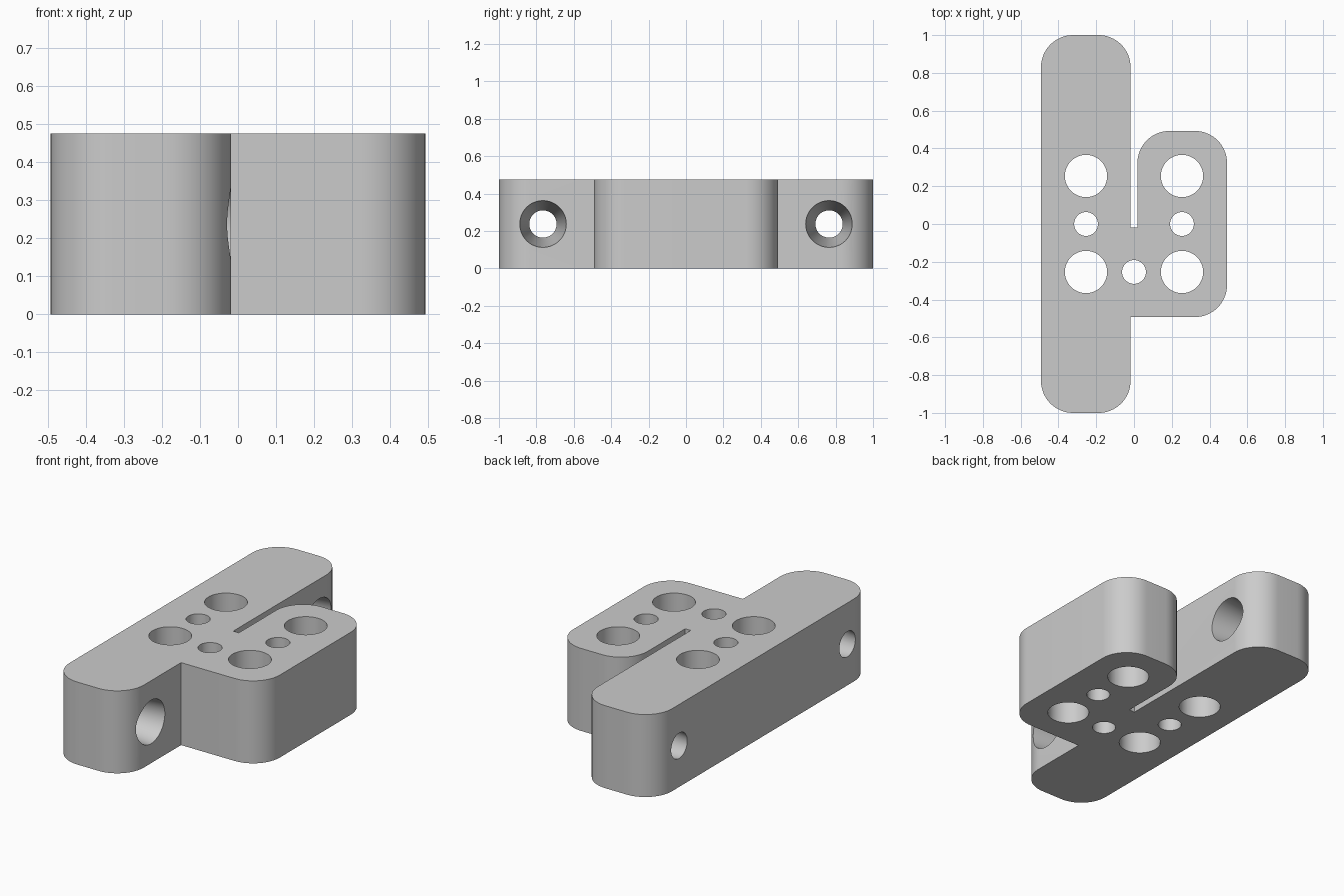
import bpy
import bmesh
from math import pi
from mathutils import Vector, Matrix

cube = bpy.data.objects.get("Cube")
if cube:
    bpy.data.objects.remove(cube)

HEIGHT = 0.475
EDGE = 0.4925      # half width of the whole bracket
SLOT = 0.018       # half width of the slot
ROUND = 0.17       # corner radius
PITCH = 0.254      # hole spacing

grey = bpy.data.materials.new("light grey")
grey.use_nodes = True
colour = (0.6, 0.6, 0.6, 1)
grey.diffuse_color = colour
grey.node_tree.nodes["Principled BSDF"].inputs["Base Color"].default_value = colour


def link(name, bm):
    mesh = bpy.data.meshes.new(name)
    bmesh.ops.recalc_face_normals(bm, faces=bm.faces)
    bm.to_mesh(mesh)
    bm.free()
    obj = bpy.data.objects.new(name, mesh)
    obj.data.materials.append(grey)
    bpy.context.collection.objects.link(obj)
    return obj


def rounded_outline(corners, steps=16):
    """Replace each right-angled corner by a quarter arc of its radius."""
    points = []
    for i, (x, y, r) in enumerate(corners):
        p = Vector((x, y, 0))
        if r == 0:
            points.append(p)
            continue
        before = (Vector((*corners[i - 1][:2], 0)) - p).normalized()
        after = (Vector((*corners[(i + 1) % len(corners)][:2], 0)) - p).normalized()
        centre = p + (before + after) * r
        for k in range(steps + 1):
            turn = Matrix.Rotation(pi / 2 * k / steps, 3, before.cross(after))
            points.append(centre - turn @ after * r if before.cross(after).z > 0
                          else centre + turn.inverted() @ -after * r)
    return points


# Bracket body: long bar joined to a short block, with a slot between them
corners = [
    (-EDGE, -1, ROUND), (-SLOT, -1, ROUND), (-SLOT, -EDGE, 0),
    (EDGE, -EDGE, ROUND), (EDGE, EDGE, ROUND), (SLOT, EDGE, ROUND),
    (SLOT, -SLOT, 0), (-SLOT, -SLOT, 0), (-SLOT, 1, ROUND), (-EDGE, 1, ROUND),
]
bm = bmesh.new()
base = bm.faces.new([bm.verts.new(p) for p in rounded_outline(corners)])
top = bmesh.ops.extrude_face_region(bm, geom=[base])
bmesh.ops.translate(bm, vec=(0, 0, HEIGHT),
                    verts=[v for v in top["geom"] if isinstance(v, bmesh.types.BMVert)])
body = link("bracket_body", bm)

# Hole cutters, all in one mesh
bm = bmesh.new()


def hole(x, y, z, r1, r2, depth, turn=Matrix()):
    bmesh.ops.create_cone(bm, cap_ends=True, segments=48, radius1=r1, radius2=r2,
                          depth=depth, matrix=Matrix.Translation((x, y, z)) @ turn)


# Vertical holes: four large, three small
for sx in (-1, 1):
    for sy in (-1, 1):
        hole(sx * PITCH, sy * PITCH, HEIGHT / 2, 0.112, 0.112, 1)
for x, y in ((-PITCH, 0), (PITCH, 0), (0, -PITCH)):
    hole(x, y, HEIGHT / 2, 0.063, 0.063, 1)

# Tapered cross holes, wider on the block side, run a little past both faces
length = EDGE - SLOT
spare = 0.05
slope = (0.125 - 0.073) / length
for sy in (-1, 1):
    hole(-(EDGE + SLOT) / 2, sy * 0.765, HEIGHT / 2,
         0.073 - slope * spare, 0.125 + slope * spare, length + 2 * spare,
         Matrix.Rotation(pi / 2, 4, "Y"))
cutter = link("hole_cutter", bm)
cutter.hide_render = True

cut = body.modifiers.new("holes", "BOOLEAN")
cut.operation = "DIFFERENCE"
cut.solver = "EXACT"
cut.object = cutter

bpy.ops.object.select_all(action="DESELECT")
body.select_set(True)
bpy.context.view_layer.objects.active = body
bpy.ops.object.modifier_apply(modifier=cut.name)
bpy.data.objects.remove(cutter)
bpy.ops.object.shade_smooth_by_angle(angle=pi / 6)
